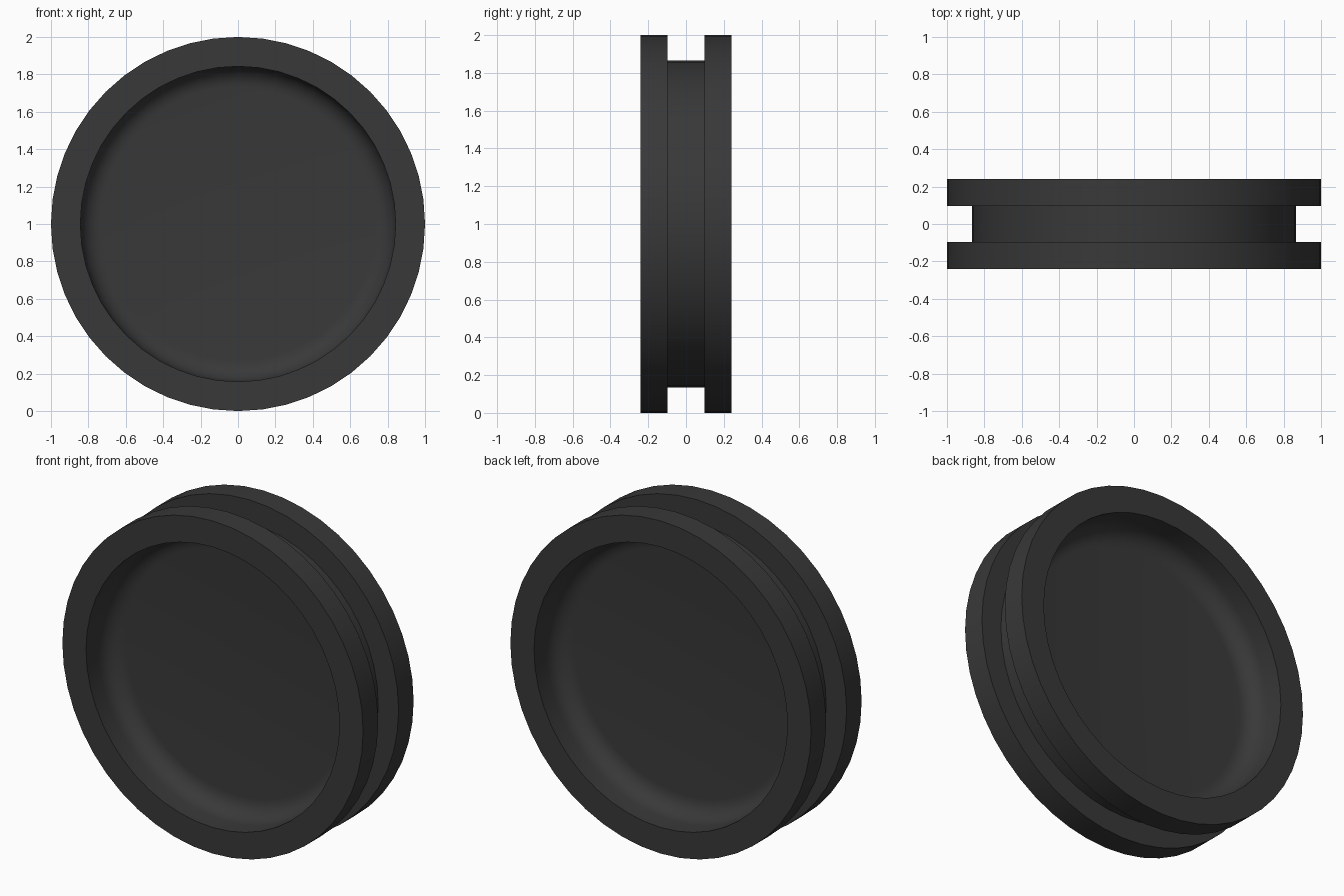
import bpy, bmesh, math

if "Cube" in bpy.data.objects:
    bpy.data.objects.remove(bpy.data.objects["Cube"])

SEGMENTS = 48
OUTER, GROOVE, RECESS = 1.0, 0.865, 0.843
HALF, GROOVE_HALF = 0.24, 0.097
FLOOR, FILLET = 0.02, 0.11

# Half profile (radius, y): recess floor, rounded corner, rim, groove
half = [(0.0, FLOOR)]
for i in range(7):
    a = math.pi / 2 * i / 6
    half.append((RECESS - FILLET + FILLET * math.sin(a),
                 FLOOR + FILLET - FILLET * math.cos(a)))
half += [(RECESS, HALF), (OUTER, HALF), (OUTER, GROOVE_HALF), (GROOVE, GROOVE_HALF)]
profile = half + [(r, -y) for r, y in reversed(half)]

# Turn the profile around the wheel axle
bm = bmesh.new()
verts = [bm.verts.new((0, y, r)) for r, y in profile]
edges = [bm.edges.new(pair) for pair in zip(verts, verts[1:])]
bmesh.ops.spin(bm, geom=verts + edges, cent=(0, 0, 0), axis=(0, 1, 0),
               angle=2 * math.pi, steps=SEGMENTS)
bmesh.ops.remove_doubles(bm, verts=bm.verts, dist=1e-4)
bmesh.ops.recalc_face_normals(bm, faces=bm.faces)
mesh = bpy.data.meshes.new("grooved_wheel")
bm.to_mesh(mesh)
bm.free()

wheel = bpy.data.objects.new("grooved_wheel", mesh)
wheel.location.z = OUTER
bpy.context.collection.objects.link(wheel)

# Dark rubber colour
dark = bpy.data.materials.new("dark_grey")
dark.diffuse_color = (0.04, 0.04, 0.04, 1)
dark.use_nodes = True
dark.node_tree.nodes["Principled BSDF"].inputs["Base Color"].default_value = dark.diffuse_color
mesh.materials.append(dark)

# Smooth walls with sharp rims
bpy.context.view_layer.objects.active = wheel
wheel.select_set(True)
bpy.ops.object.shade_smooth_by_angle(angle=math.radians(35))
